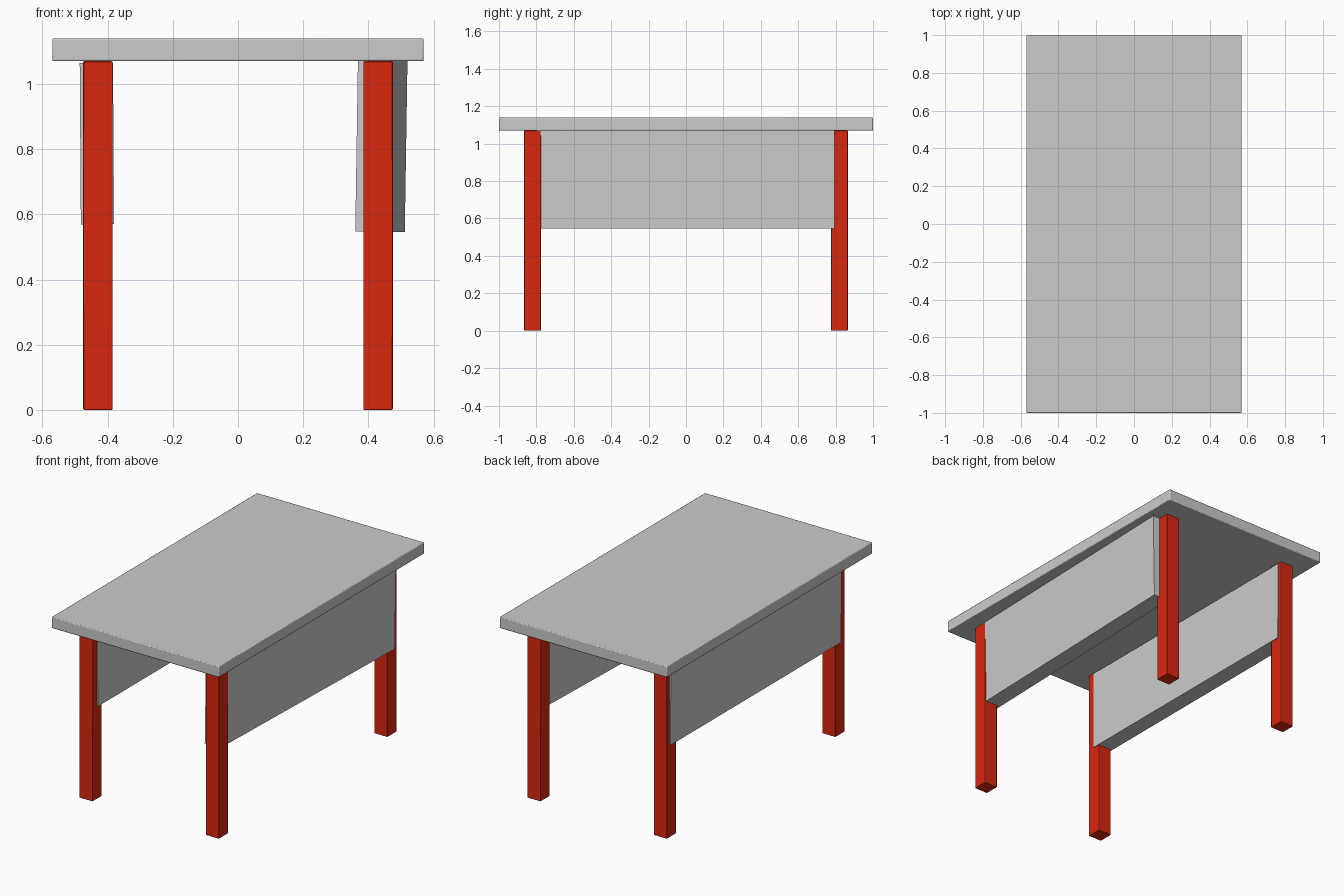
import bpy
from math import radians

cube = bpy.data.objects.get("Cube")
if cube:
    bpy.data.objects.remove(cube, do_unlink=True)


def material(name, colour):
    mat = bpy.data.materials.new(name)
    mat.use_nodes = True
    mat.diffuse_color = colour
    mat.node_tree.nodes["Principled BSDF"].inputs["Base Color"].default_value = colour
    return mat


def box(name, size, centre, mat, rotation=(0, 0, 0), bevel=0):
    bpy.ops.mesh.primitive_cube_add(size=1, location=centre)
    obj = bpy.context.object
    obj.name = name
    obj.scale = size
    bpy.ops.object.transform_apply(location=False, rotation=False, scale=True)
    obj.rotation_euler = [radians(a) for a in rotation]
    obj.data.materials.append(mat)
    if bevel:
        mod = obj.modifiers.new("soft_edges", 'BEVEL')
        mod.width = bevel
        mod.segments = 2
        bpy.ops.object.shade_smooth_by_angle(angle=radians(50))
    return obj


grey = material("light_grey", (0.6, 0.6, 0.6, 1))
red = material("red", (0.7, 0.02, 0.005, 1))

# Table top
box("table_top", (1.14, 2, 0.07), (0, 0, 1.105), grey, bevel=0.005)

# Four square legs
for side, x in (("left", 0.43), ("right", -0.43)):
    for end, y in (("front", -0.82), ("back", 0.82)):
        box(f"{end}_{side}_leg", (0.09, 0.09, 1.07), (x, y, 0.535), red, bevel=0.003)

# Side panels between the legs, set slightly crooked
box("left_panel", (0.105, 1.635, 0.53), (0.44, -0.022, 0.812), grey, (0, 0.9, -1.65))
box("right_panel", (0.102, 1.66, 0.495), (-0.433, 0.01, 0.817), grey, (0, -0.4, 0))
